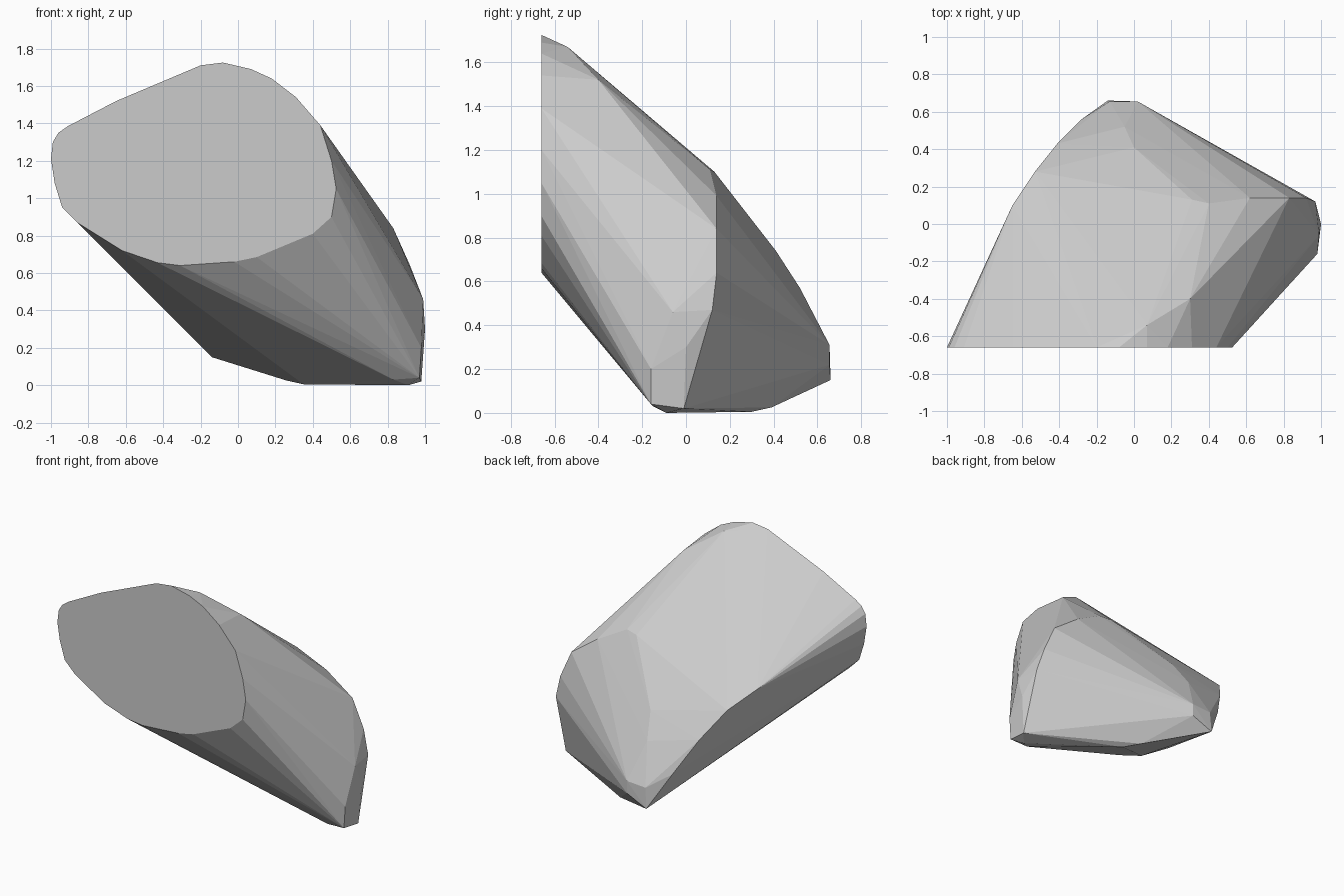
import bpy
import bmesh
import math

FRONT_Y = -0.66

# flat cut front face, outline as (x, z)
front_outline = [
    (-1.0, 1.21), (-0.99, 1.30), (-0.96, 1.35), (-0.91, 1.385), (-0.65, 1.52),
    (-0.20, 1.71), (-0.08, 1.725), (0.07, 1.69), (0.18, 1.64), (0.31, 1.54),
    (0.44, 1.39), (0.50, 1.20), (0.525, 1.05), (0.50, 0.90), (0.40, 0.81),
    (0.10, 0.685), (-0.02, 0.66), (-0.31, 0.64), (-0.43, 0.655), (-0.62, 0.72),
    (-0.86, 0.87), (-0.94, 0.95), (-0.98, 1.08)]

# ridge running over the top and down to the right end
top_ridge = [
    (0.07, -0.54, 1.67), (0.30, -0.40, 1.52), (0.60, -0.20, 1.15),
    (0.31, 0.13, 1.10), (0.40, 0.11, 1.11), (0.62, 0.14, 0.99),
    (0.83, 0.14, 0.84), (0.92, 0.14, 0.64), (0.97, 0.12, 0.47)]

# left shoulder curving round to the back corner
back_shoulder = [
    (-0.65, 0.10, 0.95), (-0.53, 0.28, 0.83), (-0.41, 0.43, 0.64),
    (-0.28, 0.56, 0.40), (0.0, 0.41, 0.74), (-0.05, 0.52, 0.57),
    (-0.13, 0.655, 0.30), (0.02, 0.655, 0.31), (0.02, 0.655, 0.22),
    (-0.14, 0.66, 0.15)]

# blunt right end and underside
base = [
    (1.0, 0.0, 0.30), (0.99, -0.06, 0.46), (0.98, -0.16, 0.20),
    (0.97, -0.16, 0.04), (0.83, -0.15, 0.03), (0.91, -0.09, 0.0),
    (0.98, -0.01, 0.02), (0.35, 0.30, 0.005), (0.26, 0.39, 0.025)]

# faceted boulder: convex skin around the guide points
bm = bmesh.new()
for x, z in front_outline:
    bm.verts.new((x, FRONT_Y, z))
for p in top_ridge + back_shoulder + base:
    bm.verts.new(p)
hull = bmesh.ops.convex_hull(bm, input=bm.verts[:])
unused = {g for g in hull["geom_interior"] + hull["geom_unused"]
          if isinstance(g, bmesh.types.BMVert)}
bmesh.ops.delete(bm, geom=list(unused), context='VERTS')
bmesh.ops.dissolve_limit(bm, angle_limit=math.radians(1),
                         verts=bm.verts[:], edges=bm.edges[:])
bmesh.ops.recalc_face_normals(bm, faces=bm.faces[:])

mesh = bpy.data.meshes.new("boulder")
bm.to_mesh(mesh)
bm.free()
boulder = bpy.data.objects.new("boulder", mesh)
bpy.context.collection.objects.link(boulder)
